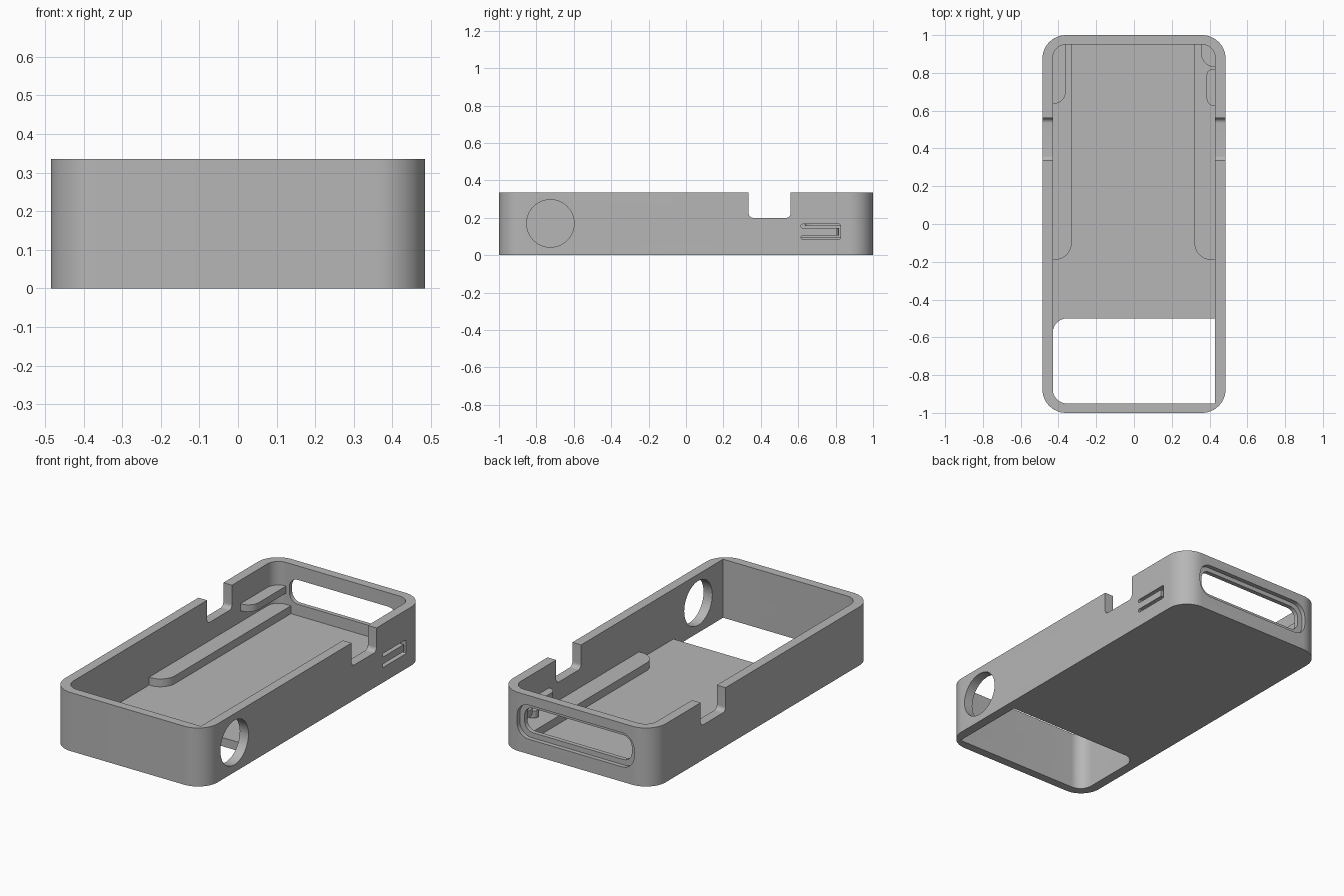
import bpy
import bmesh
import math
from mathutils import Vector

cube = bpy.data.objects.get("Cube")
if cube:
    bpy.data.objects.remove(cube, do_unlink=True)

# One grey plastic for the whole case
grey = bpy.data.materials.new("grey plastic")
grey.use_nodes = True
colour = (0.47, 0.47, 0.47, 1)
grey.diffuse_color = colour
grey.node_tree.nodes["Principled BSDF"].inputs["Base Color"].default_value = colour


def outline(u0, u1, v0, v1, radii, steps=12):
    """Rounded rectangle; radii start at (u0, v0) and run anticlockwise."""
    corners = [(u0, v0, 1, 1), (u1, v0, -1, 1), (u1, v1, -1, -1), (u0, v1, 1, -1)]
    points = []
    for i, ((u, v, su, sv), r) in enumerate(zip(corners, radii)):
        if r == 0:
            points.append((u, v))
            continue
        for k in range(steps + 1):
            a = math.pi + (i + k / steps) * math.pi / 2
            points.append((u + su * r + r * math.cos(a), v + sv * r + r * math.sin(a)))
    return points


def prism(name, u, v, w, radii=0, axis="z"):
    """Extrude a rounded rectangle along an axis, from w[0] to w[1]."""
    if not isinstance(radii, tuple):
        radii = (radii,) * 4
    place = {"z": lambda a, b, c: Vector((a, b, c)),
             "x": lambda a, b, c: Vector((c, a, b)),
             "y": lambda a, b, c: Vector((a, c, b))}[axis]
    bm = bmesh.new()
    ring = outline(*u, *v, radii)
    face = bm.faces.new([bm.verts.new(place(a, b, w[0])) for a, b in ring])
    moved = bmesh.ops.extrude_face_region(bm, geom=[face])["geom"]
    bmesh.ops.translate(bm, verts=[g for g in moved if isinstance(g, bmesh.types.BMVert)],
                        vec=place(0, 0, w[1] - w[0]))
    bmesh.ops.recalc_face_normals(bm, faces=bm.faces[:])
    mesh = bpy.data.meshes.new(name)
    bm.to_mesh(mesh)
    bm.free()
    mesh.materials.append(grey)
    obj = bpy.data.objects.new(name, mesh)
    bpy.context.collection.objects.link(obj)
    return obj


def cut(target, cutter):
    mod = target.modifiers.new(cutter.name, "BOOLEAN")
    mod.operation = "DIFFERENCE"
    mod.solver = "EXACT"
    mod.object = cutter
    cutter.hide_render = True
    bpy.context.view_layer.objects.active = target
    bpy.ops.object.modifier_apply(modifier=mod.name)
    bpy.data.objects.remove(cutter, do_unlink=True)


HEIGHT, FLOOR = 0.335, 0.05
IN_X, IN_Y = 0.43, 0.95

# Tray body: rounded block, hollowed, with an open window in the floor
case = prism("case_body", (-0.485, 0.485), (-1, 1), (0, HEIGHT), 0.125)
cut(case, prism("cavity", (-IN_X, IN_X), (-IN_Y, IN_Y), (FLOOR, 0.5), (0.075, 0, 0.07, 0.07)))
cut(case, prism("floor_window", (-IN_X, IN_X), (-IN_Y, -0.5), (-0.1, 0.1), (0.075, 0, 0, 0.075)))

# Notches in both side walls
cut(case, prism("side_notches", (0.335, 0.56), (0.2, 0.5), (-0.6, 0.6), (0.025, 0.025, 0, 0), "x"))

# Round hole in the left wall
cut(case, prism("round_hole", (-0.852, -0.598), (0.043, 0.297), (0.4, 0.6), 0.1269, "x"))

# Stepped port opening in the back wall
cut(case, prism("port_recess", (-0.37, 0.37), (0.085, 0.28), (0.975, 1.1), 0.075, "y"))
cut(case, prism("port_opening", (-0.34, 0.34), (0.115, 0.255), (0.9, 1.1), 0.055, "y"))

# U-shaped slit that frees a push tab in the left wall
for z in (0.086, 0.146):
    cut(case, prism("tab_slit", (0.615, 0.827), (z, z + 0.02), (0.425, 0.6), 0.0095, "x"))
cut(case, prism("tab_end_slit", (0.807, 0.827), (0.09, 0.162), (0.425, 0.6), 0, "x"))

# Support rails along the floor
parts = [
    case,
    prism("right_rail", (-0.44, -0.33), (-0.19, 0.96), (0.045, 0.095), (0, 0.09, 0, 0)),
    prism("left_rail", (0.32, 0.44), (-0.19, 0.96), (0.045, 0.095), (0.09, 0, 0, 0)),
    # Upper ledges beside the port
    prism("right_ledge", (-0.44, -0.36), (0.635, 0.96), (0.16, 0.2), (0, 0.07, 0, 0)),
    prism("left_corner_ledge", (0.355, 0.44), (0.83, 0.96), (0.16, 0.2), (0.075, 0, 0, 0)),
    prism("left_tab_ledge", (0.385, 0.44), (0.625, 0.82), (0.167, 0.2), (0.04, 0, 0, 0.03)),
    # Push nub behind the tab
    prism("tab_nub", (0.387, 0.447), (0.758, 0.818), (0.106, 0.146), 0.0299),
]

for obj in parts:
    bpy.ops.object.select_all(action="DESELECT")
    obj.select_set(True)
    bpy.context.view_layer.objects.active = obj
    bpy.ops.object.shade_smooth_by_angle(angle=math.radians(30))
